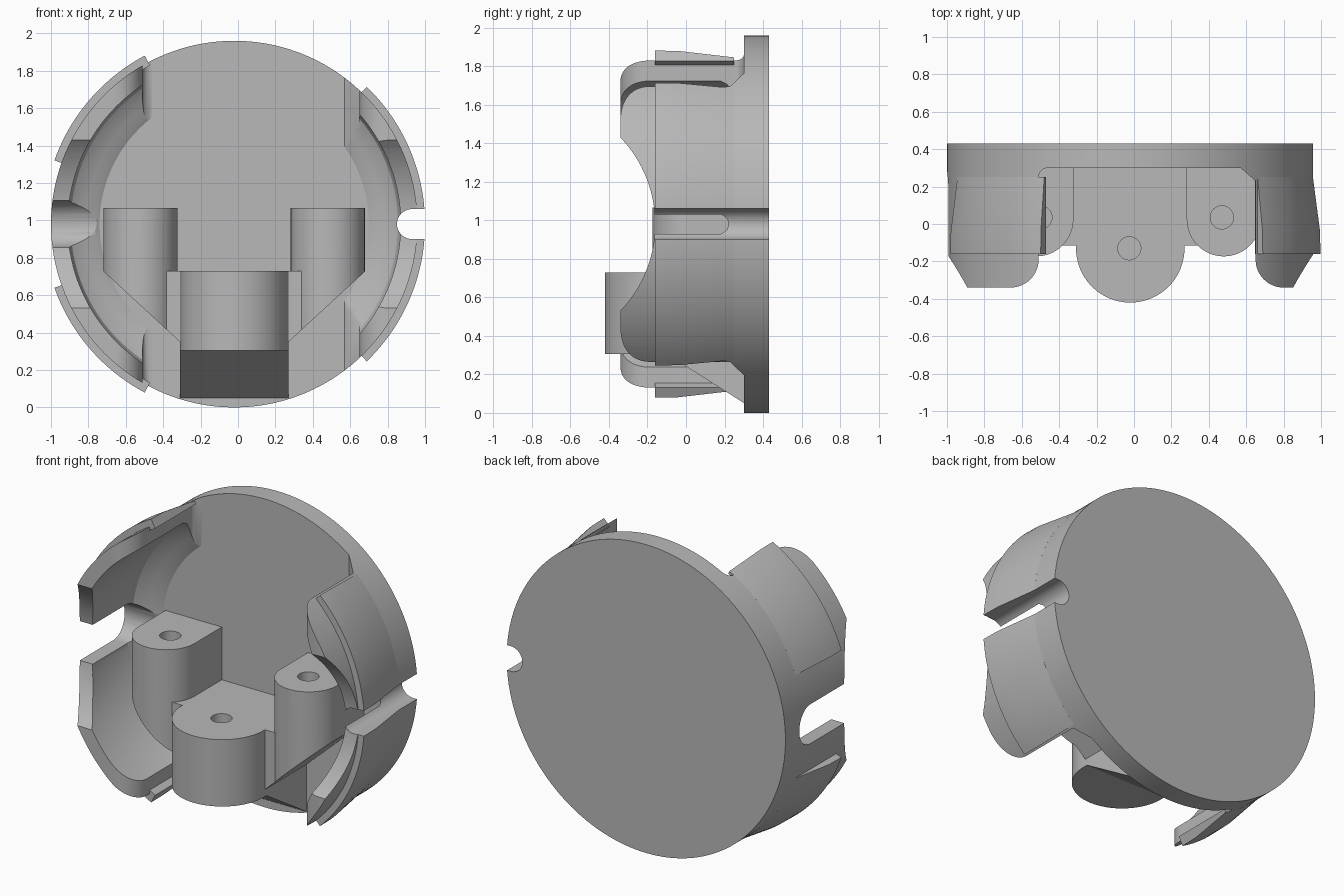
import bpy, bmesh, math
from math import sin, cos, radians

cube = bpy.data.objects.get("Cube")
if cube:
    bpy.data.objects.remove(cube, do_unlink=True)

CX, CZ, R = -0.02, 0.98, 0.98      # housing axis and outer radius
FLOOR, BACK = 0.30, 0.43           # front and back of the base disc

grey = bpy.data.materials.new("plain grey")
grey.use_nodes = True
grey.diffuse_color = (0.48, 0.48, 0.48, 1)
grey.node_tree.nodes["Principled BSDF"].inputs["Base Color"].default_value = (0.48, 0.48, 0.48, 1)


def finish(name, bm):
    bmesh.ops.recalc_face_normals(bm, faces=bm.faces)
    mesh = bpy.data.meshes.new(name)
    bm.to_mesh(mesh)
    bm.free()
    mesh.materials.append(grey)
    ob = bpy.data.objects.new(name, mesh)
    bpy.context.collection.objects.link(ob)
    return ob


def prism(name, pts, axis, lo, hi):
    """Extrude a 2D outline along one axis; outline uses the other two in order."""
    place = {"x": lambda a, b, t: (t, a, b),
             "y": lambda a, b, t: (a, t, b),
             "z": lambda a, b, t: (a, b, t)}[axis]
    bm = bmesh.new()
    ends = [[bm.verts.new(place(a, b, t)) for a, b in pts] for t in (lo, hi)]
    for ring in ends:
        bm.faces.new(ring)
    n = len(pts)
    for i in range(n):
        j = (i + 1) % n
        bm.faces.new((ends[0][i], ends[0][j], ends[1][j], ends[1][i]))
    return finish(name, bm)


def sweep(name, profile, a0, a1, steps):
    """Turn a closed (radius, y) profile about the housing axis."""
    full = a1 - a0 >= 360
    bm = bmesh.new()
    rings = []
    for s in range(steps if full else steps + 1):
        a = radians(a0 + (a1 - a0) * s / steps)
        rings.append([bm.verts.new((CX + r * cos(a), y, CZ + r * sin(a))) for r, y in profile])
    n = len(profile)
    for s in range(steps):
        p, q = rings[s], rings[(s + 1) % len(rings)]
        for i in range(n):
            j = (i + 1) % n
            bm.faces.new((p[i], p[j], q[j], q[i]))
    if not full:
        bm.faces.new(rings[0])
        bm.faces.new(rings[-1])
    return finish(name, bm)


def arc(cx, cy, r, a0, a1, n=12):
    return [(cx + r * cos(radians(a0 + (a1 - a0) * i / n)),
             cy + r * sin(radians(a0 + (a1 - a0) * i / n))) for i in range(n + 1)]


def combine(ob, *tools, mode="DIFFERENCE"):
    for tool in tools:
        mod = ob.modifiers.new("cut", "BOOLEAN")
        mod.operation, mod.solver, mod.object = mode, "EXACT", tool
        bpy.context.view_layer.objects.active = ob
        bpy.ops.object.modifier_apply(modifier=mod.name)


# Cutters shared by the disc and walls
slot = prism("slot_cutter", arc(0.93, CZ, 0.08, 90, 270, 24) + [(1.2, CZ - 0.08), (1.2, CZ + 0.08)],
             "y", -0.6, 0.6)
scallop = prism("scallop_cutter", arc(-0.81, CZ, 0.65, 0, 357, 119), "x", -1.3, 1.3)
cable_notch = prism("notch_cutter", arc(0.165, CZ, 0.125, -90, 90, 24)
                    + [(-0.6, CZ + 0.125), (-0.6, CZ - 0.125)], "x", -1.3, -0.6)
cutters = [slot, scallop, cable_notch]
parts = []

# Base disc
disc = prism("base_disc", arc(CX, CZ, R, 0, 357.5, 143), "y", FLOOR, BACK)
combine(disc, slot)
parts.append(disc)

# Curved side walls with a coved foot, trimmed to a rounded plan
wall_profile = [(R, FLOOR), (0.72, FLOOR), (0.745, 0.285), (0.79, 0.265), (0.84, 0.24),
                (0.875, 0.215), (0.89, 0.18), (0.89, -0.42), (R, -0.42)]
right_plan = ([(-1.3, 0.36), (-0.46, 0.36)] + arc(-0.46, 0.25, 0.05, 90, 180, 6)
              + arc(-0.66, -0.19, 0.15, 0, -90) + [(-1.3, -0.34)])
left_plan = ([(1.3, 0.36), (0.57, 0.36), (0.57, 0.30), (0.65, 0.23)]
             + arc(0.80, -0.19, 0.15, 180, 270) + [(1.3, -0.34)])
for side, plan in (("right", right_plan), ("left", left_plan)):
    wall = sweep(side + "_wall", wall_profile, 0, 360, 144)
    trim = prism(side + "_trim", plan, "z", -0.2, 2.2)
    cutters.append(trim)
    combine(wall, trim, mode="INTERSECT")
    combine(wall, scallop, slot if side == "left" else cable_notch)
    parts.append(wall)

# Tapered snap barbs on the outside of the walls
barb_profile = [(0.96, -0.16), (1.02, -0.16), (1.018, -0.04), (R, 0.25), (0.96, 0.25)]
for name, a0, a1 in (("upper_left", 3, 46), ("lower_left", -46, -3),
                     ("upper_right", 118, 160.5), ("lower_right", 199.5, 242)):
    barb = sweep(name + "_barb", barb_profile, a0, a1, 24)
    if "left" in name:
        combine(barb, slot)
    parts.append(barb)


# Screw bosses, round in front and running back to the disc
def boss(name, x, y, r, lo, hi, hole):
    ob = prism(name, arc(x, y, r, 180, 360, 32) + [(x + r, FLOOR), (x - r, FLOOR)], "z", lo, hi)
    drill = prism(name + "_drill", arc(hole[0], hole[1], 0.062, 0, 345, 23), "z", hi - 0.3, hi + 0.1)
    combine(ob, drill)
    cutters.append(drill)
    parts.append(ob)
    return ob


under = prism("under_cutter", [(-0.6, 0.305), (-0.10, 0.305), (0.31, 0.045), (0.31, -0.2), (-0.6, -0.2)],
              "x", -0.8, 0.8)
right_slope = prism("right_slope", [(-0.82, 0.82), (-0.27, 0.313), (-0.27, 0), (-0.82, 0)], "y", -0.6, 0.5)
left_slope = prism("left_slope", [(0.78, 0.82), (0.23, 0.313), (0.23, 0), (0.78, 0)], "y", -0.6, 0.5)
cutters += [under, right_slope, left_slope]

centre = boss("centre_boss", -0.02, -0.13, 0.29, 0.05, 0.73, (-0.025, -0.13))
combine(centre, under)
right_boss = boss("right_boss", -0.522, 0.025, 0.198, 0.2, 1.065, (-0.50, 0.035))
combine(right_boss, right_slope)
left_boss = boss("left_boss", 0.48, 0.025, 0.198, 0.2, 1.065, (0.47, 0.035))
combine(left_boss, left_slope)

# Webs joining the bosses
for side, x0, x1, slope in (("right", -0.58, -0.28, right_slope), ("left", 0.24, 0.54, left_slope)):
    web = prism(side + "_web", [(x0, -0.115), (x1, -0.115), (x1, FLOOR), (x0, FLOOR)], "z", 0.2, 0.73)
    combine(web, slope)
    parts.append(web)

# Remove cutters, then smooth the round faces
for ob in cutters:
    bpy.data.objects.remove(ob, do_unlink=True)
for ob in bpy.context.selected_objects:
    ob.select_set(False)
for ob in parts:
    ob.select_set(True)
bpy.context.view_layer.objects.active = parts[0]
bpy.ops.object.shade_smooth_by_angle(angle=radians(30))
